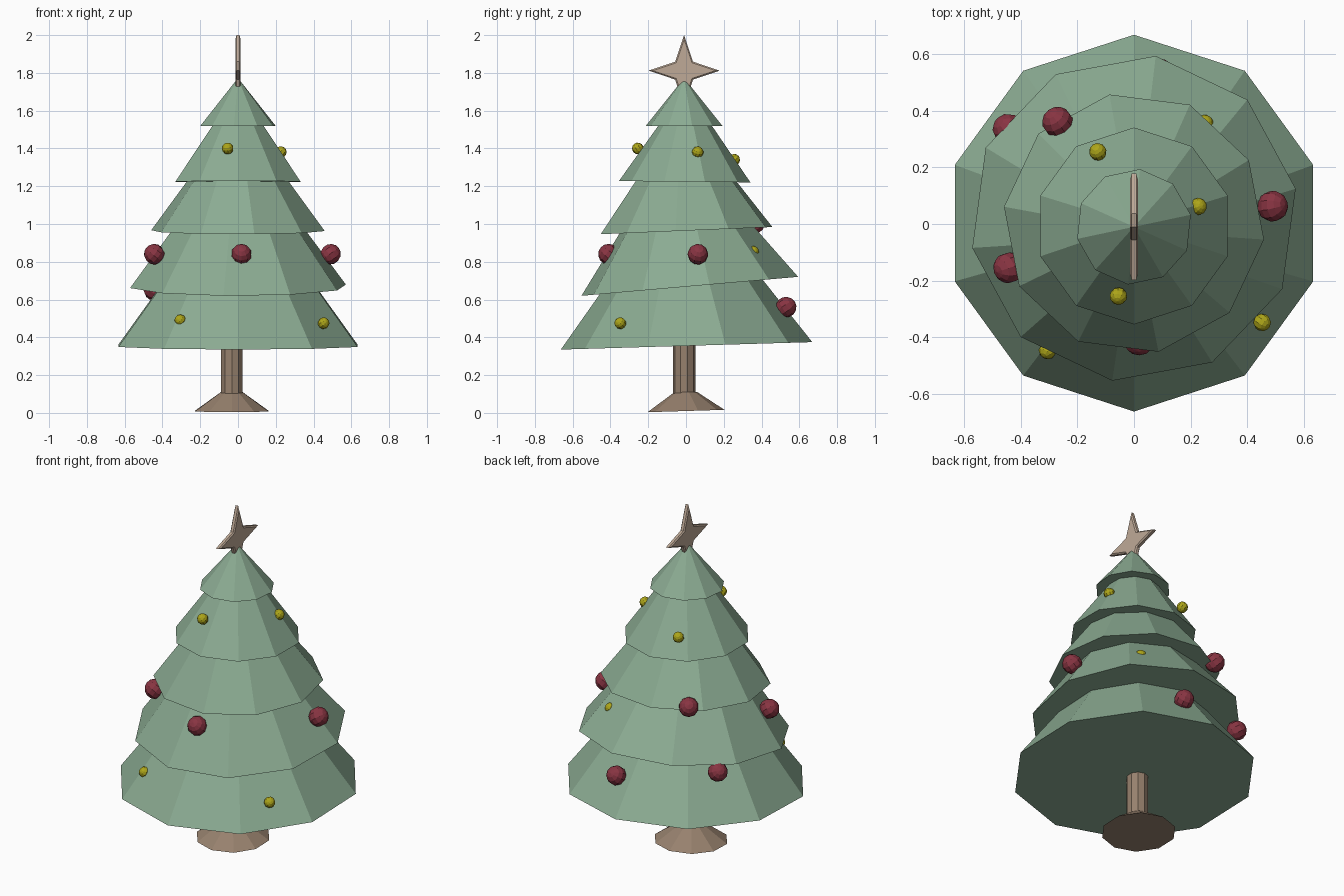
import bpy, bmesh, math
from mathutils import Matrix, Vector

if "Cube" in bpy.data.objects:
    bpy.data.objects.remove(bpy.data.objects["Cube"])


def material(name, rgb):
    m = bpy.data.materials.new(name)
    m.diffuse_color = (*rgb, 1)
    m.use_nodes = True
    m.node_tree.nodes["Principled BSDF"].inputs["Base Color"].default_value = m.diffuse_color
    return m


GREEN = material("green", (0.26, 0.41, 0.29))
RED = material("red", (0.25, 0.035, 0.055))
YELLOW = material("yellow", (0.42, 0.38, 0.01))
WOOD = material("wood", (0.31, 0.22, 0.155))
PALE = material("pale_wood", (0.52, 0.40, 0.31))


def finish(name, bm, mat):
    bmesh.ops.recalc_face_normals(bm, faces=bm.faces)
    mesh = bpy.data.meshes.new(name)
    bm.to_mesh(mesh)
    bm.free()
    mesh.materials.append(mat)
    ob = bpy.data.objects.new(name, mesh)
    bpy.context.collection.objects.link(ob)
    return ob


def lathe(name, profile, mat, centre, phase=18, tilt=0, sides=10):
    """Faceted turned solid; profile is (radius, height), radius 0 makes a tip."""
    bm = bmesh.new()
    rings = []
    for r, z in profile:
        if r == 0:
            rings.append([bm.verts.new((0, 0, z))] * sides)
        else:
            angles = [math.radians(phase) + math.tau * i / sides for i in range(sides)]
            rings.append([bm.verts.new((r * math.cos(a), r * math.sin(a), z)) for a in angles])
    for lo, hi in zip(rings, rings[1:]):
        for i in range(sides):
            j = (i + 1) % sides
            bm.faces.new(list(dict.fromkeys((lo[i], lo[j], hi[j], hi[i]))))
    for ring in (rings[0], rings[-1]):
        if ring[0] is not ring[1]:
            bm.faces.new(ring)
    bm.transform(Matrix.Translation(centre) @ Matrix.Rotation(math.radians(tilt), 4, 'X'))
    return finish(name, bm, mat)


# Trunk and flared foot
lathe("trunk", [(0.06, 0.09), (0.06, 0.45)], WOOD, (-0.033, -0.01, 0))
lathe("trunk_foot", [(0.204, 0), (0.06, 0.1)], WOOD, (-0.033, 0, 0.01), tilt=1.8)

# Foliage tiers: radius, height, rim centre y and z, phase, tilt
tiers = [
    (0.666, 0.89, 0.003, 0.355, 18, 1.7),
    (0.581, 0.78, 0.02, 0.67, 10.4, 5),
    (0.463, 0.63, 0.003, 0.965, -7.2, 2.4),
    (0.348, 0.50, -0.007, 1.224, 18, -0.6),
    (0.205, 0.255, -0.01, 1.518, 12, 0),
]
for n, (r, h, y, z, phase, tilt) in enumerate(tiers, 1):
    lathe(f"foliage_tier_{n}", [(r, 0), (0, h)], GREEN, (0, y, z), phase, tilt)

# Four-pointed star with chamfered rim, standing in the yz plane
bm = bmesh.new()
loops = []
for x, k in ((-0.014, 0.88), (-0.008, 1), (0.008, 1), (0.014, 0.88)):
    loop = []
    for i in range(8):
        a = math.tau * i / 8
        r = k * (0.067 if i % 2 else 0.188)
        loop.append(bm.verts.new((x, -0.01 + r * math.sin(a), 1.812 + r * math.cos(a))))
    loops.append(loop)
for a, b in zip(loops, loops[1:]):
    for i in range(8):
        j = (i + 1) % 8
        bm.faces.new((a[i], a[j], b[j], b[i]))
bm.faces.new(loops[0])
bm.faces.new(loops[-1])
finish("star_topper", bm, PALE)

# Hanging balls
red_spots = [(0.018, -0.41, 0.84), (0.49, 0.063, 0.84), (-0.443, -0.155, 0.84),
             (0.09, 0.53, 0.56), (-0.27, 0.36, 1.0), (-0.445, 0.335, 0.65)]
yellow_spots = [(-0.055, -0.255, 1.4), (0.227, 0.062, 1.38), (-0.128, 0.255, 1.34),
                (-0.305, -0.447, 0.49), (0.453, -0.348, 0.475), (0.25, 0.355, 0.853)]
for colour, spots, radius, mat in (("red", red_spots, 0.055, RED),
                                   ("yellow", yellow_spots, 0.031, YELLOW)):
    for n, spot in enumerate(spots, 1):
        bm = bmesh.new()
        bmesh.ops.create_uvsphere(bm, u_segments=10, v_segments=7, radius=radius)
        # Tip each ball so its poles follow the slope it hangs on
        turn = Vector((0, 0, 1)).rotation_difference(Vector((spot[0], spot[1], 0.35)))
        bm.transform(Matrix.Translation(spot) @ turn.to_matrix().to_4x4())
        finish(f"{colour}_ball_{n}", bm, mat)
